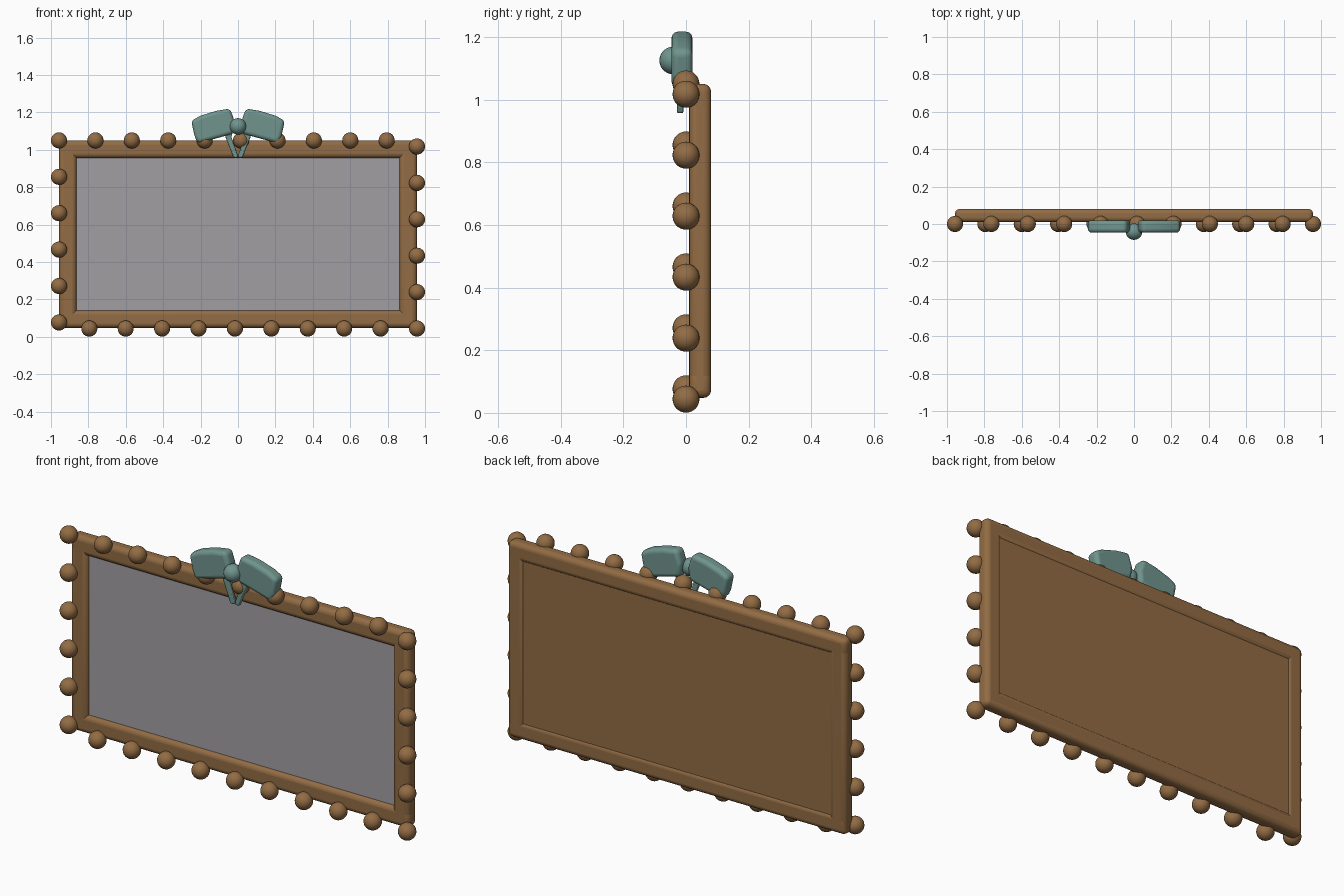
import bpy, bmesh, math
from mathutils import Vector

cube = bpy.data.objects.get("Cube")
if cube:
    bpy.data.objects.remove(cube, do_unlink=True)


def material(name, rgb):
    m = bpy.data.materials.new(name)
    m.use_nodes = True
    m.diffuse_color = (*rgb, 1)
    m.node_tree.nodes["Principled BSDF"].inputs["Base Color"].default_value = (*rgb, 1)
    return m


WOOD = material("warm brown", (0.29, 0.15, 0.058))
GLASS = material("pale grey", (0.36, 0.345, 0.36))
RIBBON = material("dusty teal", (0.16, 0.296, 0.267))


def finish(name, bm, mat, bevel=0, segments=4):
    """Turn a bmesh into a smooth-shaded object with an optional rounded edge."""
    bmesh.ops.recalc_face_normals(bm, faces=bm.faces)
    mesh = bpy.data.meshes.new(name)
    bm.to_mesh(mesh)
    bm.free()
    mesh.materials.append(mat)
    ob = bpy.data.objects.new(name, mesh)
    bpy.context.collection.objects.link(ob)
    if bevel:
        mod = ob.modifiers.new("rounding", 'BEVEL')
        mod.width, mod.segments = bevel, segments
        mod.limit_method = 'ANGLE'
    bpy.ops.object.select_all(action='DESELECT')
    ob.select_set(True)
    bpy.context.view_layer.objects.active = ob
    bpy.ops.object.shade_smooth_by_angle(angle=math.radians(40))
    return ob


def slab(name, outline, y0, y1, mat, bevel=0, segments=4):
    """Extrude an x-z outline from y0 back to y1."""
    bm = bmesh.new()
    face = bm.faces.new([bm.verts.new((x, y0, z)) for x, z in outline])
    new = bmesh.ops.extrude_face_region(bm, geom=[face])["geom"]
    verts = [v for v in new if isinstance(v, bmesh.types.BMVert)]
    bmesh.ops.translate(bm, verts=verts, vec=(0, y1 - y0, 0))
    return finish(name, bm, mat, bevel, segments)


def box(name, x0, x1, z0, z1, y0, y1, mat, bevel=0):
    return slab(name, [(x0, z0), (x1, z0), (x1, z1), (x0, z1)], y0, y1, mat, bevel)


def ball(name, centre, radius, mat):
    bm = bmesh.new()
    bmesh.ops.create_uvsphere(bm, u_segments=24, v_segments=14, radius=radius)
    bmesh.ops.translate(bm, verts=bm.verts, vec=centre)
    return finish(name, bm, mat)


# Frame bars
W, LOW, HIGH = 0.957, 0.048, 1.05
FRONT, BACK, BAR = 0.01, 0.08, 0.094
box("top_bar", -W, W, HIGH - BAR, HIGH, FRONT, BACK, WOOD, 0.024)
box("bottom_bar", -W, W, LOW, LOW + BAR, FRONT, BACK, WOOD, 0.024)
for side, s in (("right", -1), ("left", 1)):
    x0, x1 = sorted((s * (W - BAR), s * W))
    box(side + "_bar", x0, x1, LOW, HIGH, FRONT, BACK, WOOD, 0.024)

# Inset panel and backing board
box("panel", -0.9, 0.9, 0.1, 1.0, 0.03, 0.038, GLASS)
box("backing_board", -0.9, 0.9, 0.1, 1.0, 0.038, 0.074, WOOD)

# Beads spaced evenly round the outline, starting at the top right corner
Z0, Z1, COUNT = 0.044, 1.05, 30
corners = [Vector(c) for c in ((-W, 0, Z1), (W, 0, Z1), (W, 0, Z0), (-W, 0, Z0))]
step = sum((corners[i] - corners[i - 1]).length for i in range(4)) / COUNT
for n in range(COUNT):
    d, i = n * step, 0
    while d > (corners[(i + 1) % 4] - corners[i]).length:
        d -= (corners[(i + 1) % 4] - corners[i]).length
        i += 1
    heading = (corners[(i + 1) % 4] - corners[i]).normalized()
    ball(f"bead_{n + 1}", corners[i] + heading * d, 0.043, WOOD)

# Bow: two padded loops, two converging tails and a round knot
loop = [(0.018, 1.15), (0.026, 1.085), (0.09, 1.068), (0.214, 1.034),
        (0.232, 1.07), (0.25, 1.155), (0.2, 1.182), (0.12, 1.207), (0.042, 1.22)]
tail = [(0.025, 1.1), (0.062, 1.1), (0.068, 1.07), (0.024, 0.957), (0.004, 0.957), (0.002, 0.975), (0.036, 1.07)]
for side, s in (("right", -1), ("left", 1)):
    bow_loop = slab("bow_loop_" + side, [(s * x, z) for x, z in loop],
                    -0.046, 0.02, RIBBON, 0.026, 5)
    bow_loop.modifiers["rounding"].angle_limit = math.radians(12)
    slab("bow_tail_" + side, [(s * x, z) for x, z in tail],
         -0.029, -0.008, RIBBON, 0.005, 2)
ball("bow_knot", (0, -0.041, 1.125), 0.044, RIBBON)
